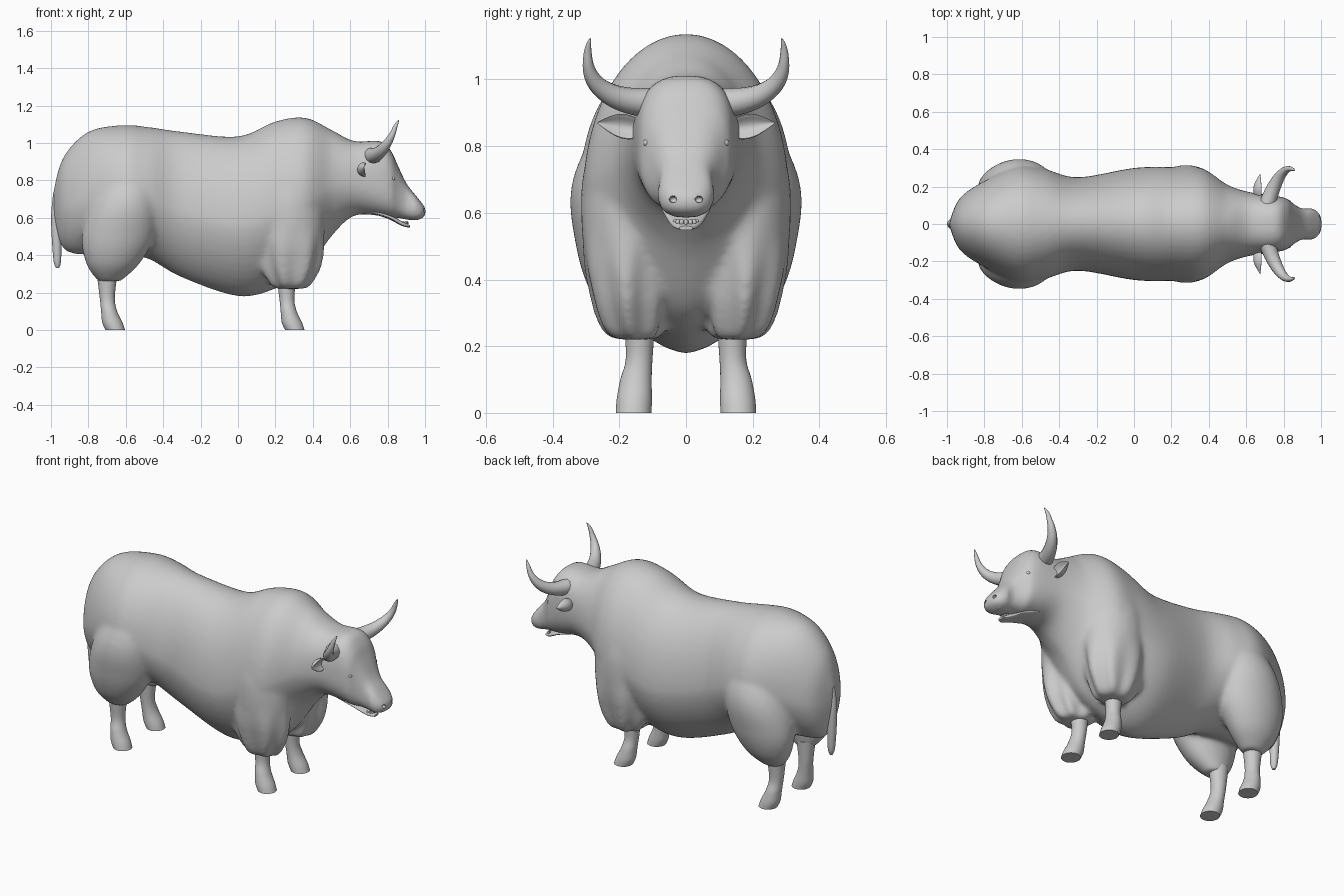
import bpy, bmesh
from math import sin, cos, pi, radians
from mathutils import Vector

cube = bpy.data.objects.get("Cube")
if cube:
    bpy.data.objects.remove(cube)

GREY = (.6, .6, .6, 1)
hide = bpy.data.materials.new("grey_hide")
hide.use_nodes = True
hide.diffuse_color = GREY
hide.node_tree.nodes["Principled BSDF"].inputs["Base Color"].default_value = GREY


def resample(rows, steps=6):
    """Catmull-Rom interpolation of whole rows of section values."""
    rows = [Vector(row) for row in rows]
    result = []
    for i, (start, end) in enumerate(zip(rows, rows[1:])):
        before = rows[max(i - 1, 0)]
        after = rows[min(i + 2, len(rows) - 1)]
        leave, arrive = (end - before) / 2, (after - start) / 2
        for k in range(steps):
            t = k / steps
            ease = t * t * (3 - 2 * t)
            result.append(start.lerp(end, ease) + leave * t * (1 - t) ** 2
                          - arrive * t * t * (1 - t))
    return result + [rows[-1]]


def finish(ob, name):
    ob.name = name
    ob.data.materials.append(hide)
    bpy.ops.object.select_all(action='DESELECT')
    ob.select_set(True)
    bpy.context.view_layer.objects.active = ob
    bpy.ops.object.shade_smooth_by_angle(angle=radians(40))
    return ob


def loft(name, rows, ring, sides=48):
    """Skin closed rings; ring(row, angle) gives one point."""
    bm = bmesh.new()
    rings = [[bm.verts.new(ring(row, 2 * pi * k / sides)) for k in range(sides)]
             for row in resample(rows)]
    for lower, upper in zip(rings, rings[1:]):
        for k in range(sides):
            bm.faces.new((lower[k - 1], lower[k], upper[k], upper[k - 1]))
    bm.faces.new(rings[0])
    bm.faces.new(rings[-1])
    bmesh.ops.recalc_face_normals(bm, faces=bm.faces)
    mesh = bpy.data.meshes.new(name)
    bm.to_mesh(mesh)
    bm.free()
    ob = bpy.data.objects.new(name, mesh)
    bpy.context.collection.objects.link(ob)
    return finish(ob, name)


def rounded(value, exponent):
    """Sine or cosine bent toward a superellipse."""
    return abs(value) ** (2 / exponent) * (1 if value > 0 else -1)


def trunk_ring(row, angle):
    """Upright ring across x: round back, keeled belly, boxier toward the head."""
    x, top, bottom, width = row
    middle = bottom + (top - bottom) * .45
    up = cos(angle)
    power = (2 if up > 0 else 1.65) + min(.9, 3 * max(0, x - .5))
    height = top - middle if up > 0 else middle - bottom
    return x, width * rounded(sin(angle), power), middle + height * rounded(up, power)


def column(side, centre, lean=0, fold=0):
    """Level ring: z, x radius, y centre, y radius; foot curves forward, hair folds low down."""
    def ring(row, angle):
        z, length, y, width = row
        swell = 1 + fold * max(0, .55 - z) * sin(7 * angle + 1)
        x = centre + lean * z + 1.1 * max(0, .2 - z) ** 2
        return x + length * swell * cos(angle), side * (y + width * swell * sin(angle)), z
    return ring


def ear_ring(side):
    """Crescent section along the ear, hollow toward the front."""
    def ring(row, angle):
        t = row[0]
        height = .03 * sin(pi * t ** .9) + .01 * (1 - t) + .002
        front = cos(angle)
        hollow = height * front * front * 1.3 if front > 0 else 0
        return (.675 + height * front - hollow, side * (.12 + .146 * t),
                .85 + .02 * t + height * sin(angle))
    return ring


def ball(name, location, scale):
    bpy.ops.mesh.primitive_uv_sphere_add(segments=16, ring_count=8, location=location)
    ob = bpy.context.object
    ob.scale = scale
    return finish(ob, name)


# Trunk, neck and head: x, top, bottom, half width
body = loft("body", [
    (-.985, .76, .58, .02), (-.93, .93, .43, .14), (-.8, 1.06, .4, .23),
    (-.62, 1.095, .4, .31), (-.48, 1.085, .38, .295), (-.3, 1.06, .28, .25),
    (0, 1.035, .18, .3), (.2, 1.115, .22, .305), (.36, 1.135, .31, .3),
    (.5, 1.07, .5, .21), (.62, 1.01, .61, .17), (.76, 1.01, .61, .15),
    (.82, .955, .6, .135), (.85, .89, .6, .11), (.9, .785, .59, .082),
    (.95, .72, .585, .085), (.99, .67, .6, .06), (1.005, .645, .62, .025)], trunk_ring)

# Hairy shoulders and thighs
shoulder = [(.22, .08, .15, .06), (.25, .11, .16, .09), (.35, .16, .17, .115),
            (.5, .18, .17, .14), (.75, .18, .13, .172), (1, .1, .06, .12)]
thigh = [(.26, .06, .15, .05), (.35, .14, .18, .1), (.5, .195, .19, .14),
         (.7, .18, .18, .16), (.95, .1, .1, .12)]
masses = [body]
for side in (1, -1):
    masses.append(loft("shoulder", shoulder, column(side, .28, fold=.4)))
    masses.append(loft("thigh", thigh, column(side, -.74, lean=.2)))

# Fuse the masses into one soft hide
for ob in masses:
    ob.select_set(True)
bpy.context.view_layer.objects.active = body
bpy.ops.object.join()
fuse = body.modifiers.new("fuse", 'REMESH')
fuse.mode = 'VOXEL'
fuse.voxel_size = .012
fuse.use_smooth_shade = True
soften = body.modifiers.new("soften", 'SMOOTH')
soften.iterations = 14

leg = [(0, .052, .157, .053), (.04, .054, .155, .053), (.1, .043, .15, .047),
       (.17, .04, .14, .04), (.3, .055, .14, .05)]
for side, word in ((1, "left_"), (-1, "right_")):
    # Legs with flat hoof soles
    loft(word + "front_leg", leg, column(side, .26))
    loft(word + "hind_leg", leg, column(side, -.7))

    # Ears
    loft(word + "ear", [(0, 0), (.5, 0), (1, 0)], ear_ring(side))

    # Horns sweep outward, then up to a point
    curve = bpy.data.curves.new(word + "horn", 'CURVE')
    curve.dimensions = '3D'
    curve.bevel_depth = 1
    curve.use_fill_caps = True
    line = curve.splines.new('POLY')
    count = 30
    line.points.add(count)
    for k, point in enumerate(line.points):
        t = k / count
        turn = radians(108) * t
        point.co = (.71 + .15 * t, side * (.09 + .205 * rounded(sin(turn), 2.4)),
                    1.07 - .14 * rounded(cos(turn), 2.4), 1)
        point.radius = .043 * (1 - t) ** .75 + .002
    line.use_smooth = True
    horn = bpy.data.objects.new(word + "horn", curve)
    bpy.context.collection.objects.link(horn)
    curve.materials.append(hide)

    # Eyes with lids
    eye = (.828, side * .118, .81)
    ball(word + "eye", eye, [.011] * 3)
    bpy.ops.mesh.primitive_torus_add(location=eye, major_radius=.013, minor_radius=.004,
                                     major_segments=20, minor_segments=8,
                                     rotation=(pi / 2, 0, radians(-side * 35)))
    finish(bpy.context.object, word + "eyelid")

    # Nostril hollows
    cutter = ball(word + "nostril_cutter", (.99, side * .038, .64), (.018, .012, .01))
    cutter.hide_render = True
    cutter.hide_set(True)
    cut = body.modifiers.new("nostril", 'BOOLEAN')
    cut.object = cutter

# Lower jaw, slightly open, with a row of teeth
loft("lower_jaw", [(.72, .65, .62, .08), (.8, .62, .595, .07),
                   (.88, .58, .555, .045), (.92, .56, .548, .02)], trunk_ring)
for i in range(-3, 4):
    turn = i * .4
    ball("tooth", (.87 + .035 * cos(turn), .034 * sin(turn), .572), (.006, .007, .01))

# Tail
loft("tail", [(.33, .008, 0, .008), (.37, .02, 0, .02), (.5, .026, 0, .026),
              (.62, .025, 0, .025), (.74, .01, 0, .01)], column(1, -.955, lean=-.03))
